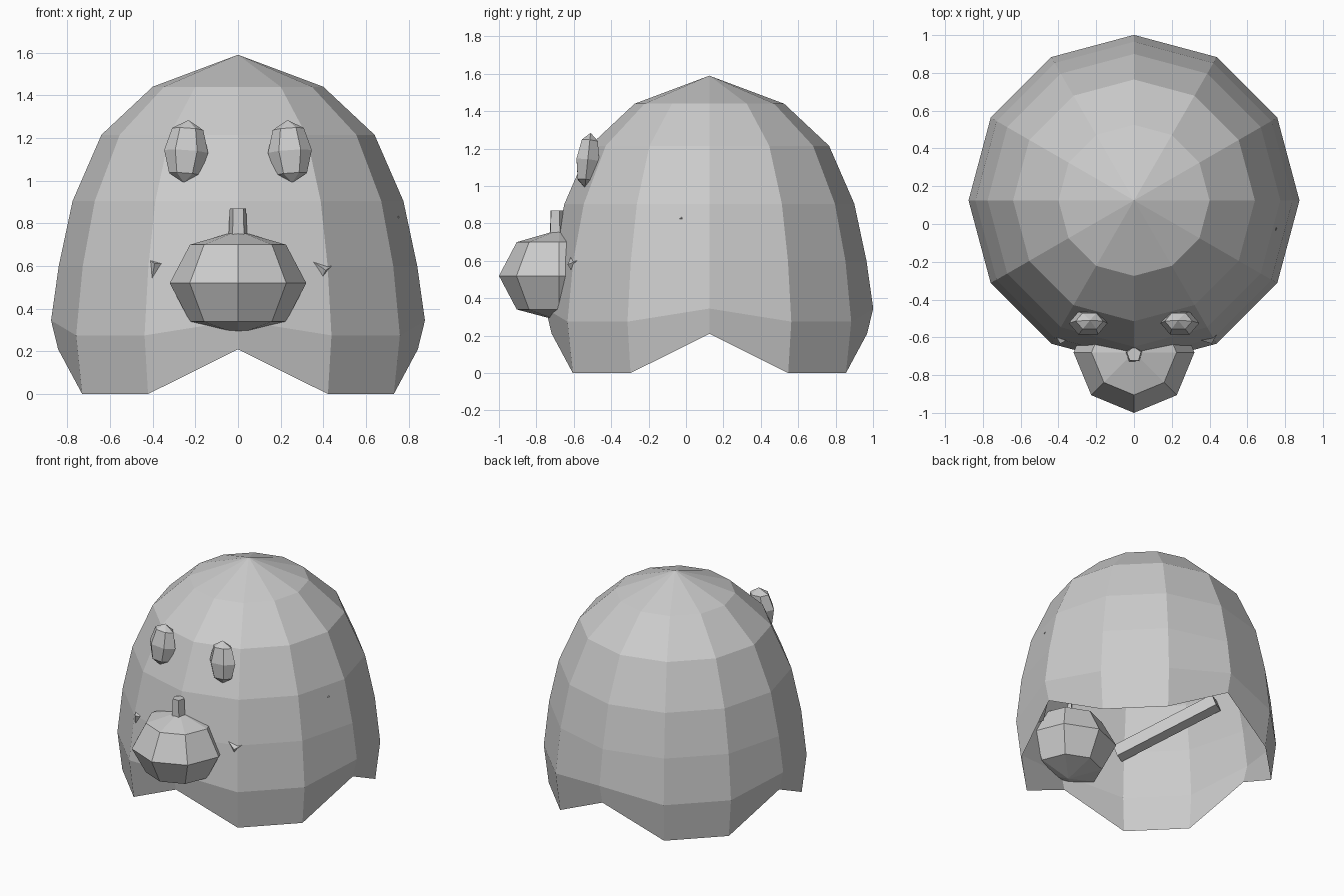
import bpy, bmesh
from math import cos, sin, pi, radians
from mathutils import Vector

if "Cube" in bpy.data.objects:
    bpy.data.objects.remove(bpy.data.objects["Cube"])


def make_object(name, bm):
    bmesh.ops.recalc_face_normals(bm, faces=bm.faces)
    mesh = bpy.data.meshes.new(name)
    bm.to_mesh(mesh)
    bm.free()
    obj = bpy.data.objects.new(name, mesh)
    bpy.context.collection.objects.link(obj)
    return obj


def lathe(name, profile, sides, location, start=0.0, adjust=None):
    """Faceted revolve; a profile radius of 0 makes a pole."""
    bm = bmesh.new()
    rings = []
    for level, (r, z) in enumerate(profile):
        if r == 0:
            rings.append([bm.verts.new((0, 0, z))] * sides)
            continue
        ring = []
        for i in range(sides):
            a = start + 2 * pi * i / sides
            h = adjust(level, i, z) if adjust else z
            ring.append(bm.verts.new((r * cos(a), r * sin(a), h)))
        rings.append(ring)
    for low, high in zip(rings, rings[1:]):
        for i in range(sides):
            j = (i + 1) % sides
            corners = [low[i], low[j], high[j], high[i]]
            bm.faces.new(list(dict.fromkeys(corners)))
    obj = make_object(name, bm)
    obj.location = location
    return obj


# Sheet body: open dome whose hem rises at every third corner
def hem(level, i, z):
    if i % 3 == 0:
        return z + (0.21, 0.07)[level] if level < 2 else z
    return z


lathe("sheet_body",
      [(0.843, 0), (0.876, 0.275), (0.84, 0.6), (0.775, 0.905),
       (0.64, 1.215), (0.40, 1.44), (0, 1.59)],
      12, (0, 0.125, 0), adjust=hem)

# Pumpkin, half sunk into the front of the sheet
lathe("pumpkin",
      [(0, 0.28), (0.225, 0.34), (0.32, 0.52), (0.225, 0.70), (0, 0.765)],
      8, (0, -0.68, 0))
lathe("pumpkin_stem", [(0, 0.72), (0.047, 0.72), (0.04, 0.87), (0, 0.87)],
      5, (0, -0.69, 0), start=radians(20))

# Eyes and arms, one per side
for side, label in ((-1, "left"), (1, "right")):
    eye = lathe(label + "_eye",
                [(0, -0.148), (0.073, -0.106), (0.103, 0),
                 (0.073, 0.106), (0, 0.148)],
                6, (side * 0.243, -0.525, 1.137))
    eye.scale.y = 0.68
    eye.rotation_euler = (radians(-6), radians(-4 * side), 0)

    # Square arm inside the sheet, its hand corner poking through
    shoulder = Vector((side * 0.705, 0.01, 0.82))
    hand = Vector((side * 0.36, -0.60, 0.57))
    axis = hand - shoulder
    arm = lathe(label + "_arm",
                [(0, 0), (0.062, 0), (0.062, axis.length), (0, axis.length)],
                4, shoulder, start=radians(45 if side < 0 else 10))
    arm.rotation_euler = axis.to_track_quat('Z', 'Y').to_euler()
